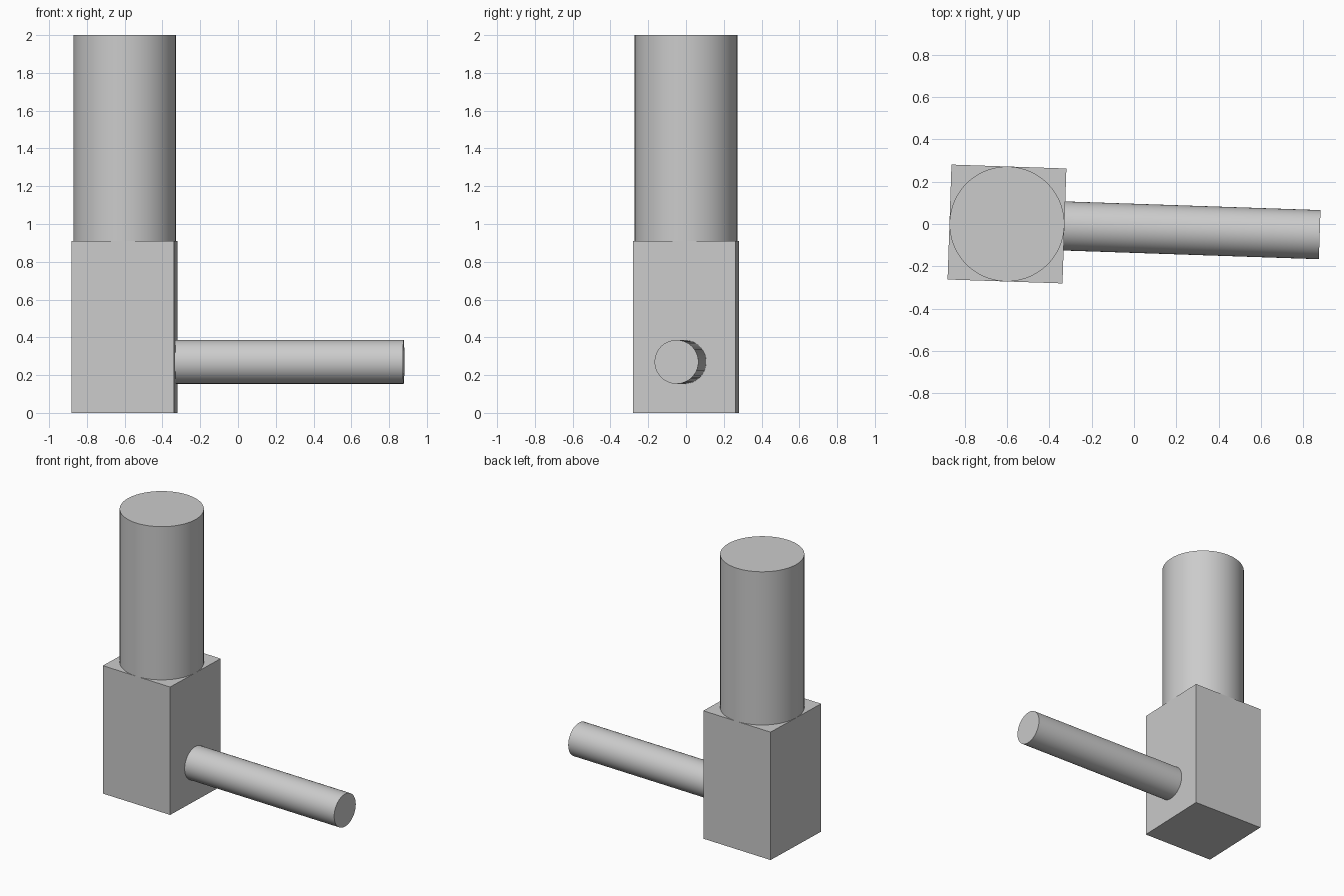
import bpy
from math import radians, pi
from mathutils import Matrix

cube = bpy.data.objects.get("Cube")
if cube:
    bpy.data.objects.remove(cube, do_unlink=True)

# Single grey colour
grey = bpy.data.materials.new("plain grey")
grey.use_nodes = True
grey.diffuse_color = (0.6, 0.6, 0.6, 1)
grey.node_tree.nodes["Principled BSDF"].inputs["Base Color"].default_value = grey.diffuse_color

# The whole assembly is turned slightly about the column axis
FRAME = Matrix.Translation((-0.60, 0, 0)) @ Matrix.Rotation(radians(-1.95), 4, 'Z')
SIDE = 0.543
BLOCK_TOP = 0.91
ROD_END = 1.478


def finish(name, matrix):
    obj = bpy.context.object
    obj.name = name
    obj.data.materials.append(grey)
    obj.matrix_world = FRAME @ matrix
    return obj


def cylinder(name, radius, length, matrix):
    bpy.ops.mesh.primitive_cylinder_add(vertices=64, radius=radius, depth=length)
    bpy.ops.object.shade_smooth_by_angle(angle=radians(30))
    return finish(name, matrix)


# Square base block
bpy.ops.mesh.primitive_cube_add(size=1)
finish("base_block", Matrix.Translation((0, 0, BLOCK_TOP / 2))
       @ Matrix.Diagonal((SIDE, SIDE, BLOCK_TOP, 1)))

# Upright column standing on the block
cylinder("upright_column", SIDE / 2, 2 - BLOCK_TOP,
         Matrix.Translation((0, 0, (2 + BLOCK_TOP) / 2)))

# Side rod leaving the block's left face
rod_length = ROD_END - SIDE / 2
cylinder("side_rod", 0.116, rod_length,
         Matrix.Translation((ROD_END - rod_length / 2, 0, 0.27))
         @ Matrix.Rotation(pi / 2, 4, 'Y'))
